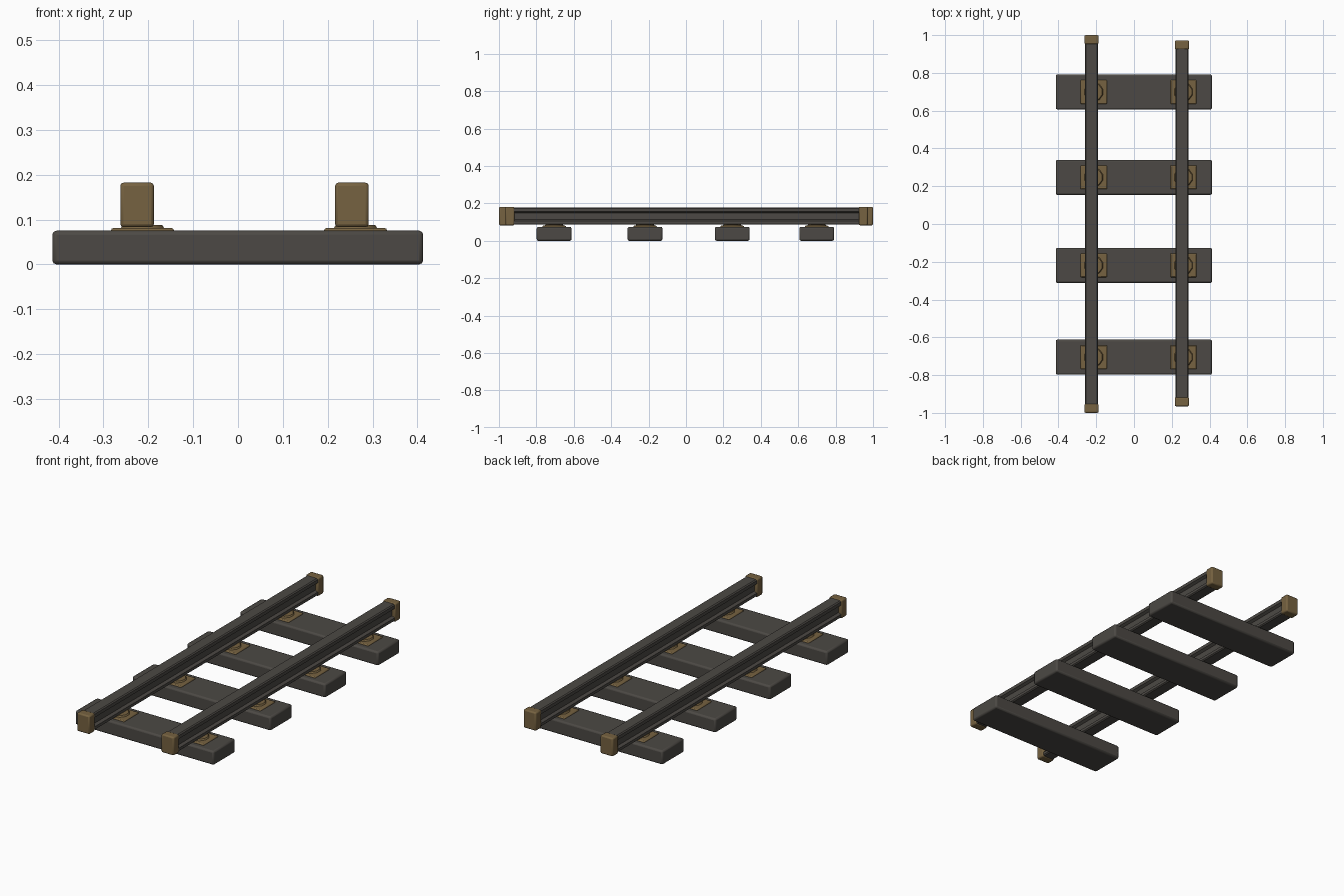
import bpy, bmesh, math

if "Cube" in bpy.data.objects:
    bpy.data.objects.remove(bpy.data.objects["Cube"])


def material(name, rgb):
    m = bpy.data.materials.new(name)
    m.diffuse_color = (*rgb, 1)
    m.use_nodes = True
    m.node_tree.nodes["Principled BSDF"].inputs["Base Color"].default_value = m.diffuse_color
    return m


GREY = material("dark_grey", (0.072, 0.066, 0.058))
BRASS = material("dull_brass", (0.18, 0.122, 0.052))


def finish(name, bm, mat, bevel=0.0, segments=2):
    bmesh.ops.recalc_face_normals(bm, faces=bm.faces)
    me = bpy.data.meshes.new(name)
    bm.to_mesh(me)
    bm.free()
    me.materials.append(mat)
    ob = bpy.data.objects.new(name, me)
    bpy.context.collection.objects.link(ob)
    if bevel:
        mod = ob.modifiers.new("bevel", 'BEVEL')
        mod.width, mod.segments = bevel, segments
    bpy.ops.object.select_all(action='DESELECT')
    bpy.context.view_layer.objects.active = ob
    ob.select_set(True)
    bpy.ops.object.shade_smooth_by_angle(angle=math.radians(35))
    return ob


def box(name, x, y, z, mat, bevel):
    bm = bmesh.new()
    bmesh.ops.create_cube(bm, size=1)
    for v in bm.verts:
        for i, (a, b) in enumerate((x, y, z)):
            v.co[i] = (a + b) / 2 + v.co[i] * (b - a)
    return finish(name, bm, mat, bevel)


def disc(name, x, y, z0, z1, r0, r1, sides):
    bm = bmesh.new()
    bmesh.ops.create_cone(bm, cap_ends=True, segments=sides,
                          radius1=r0, radius2=r1, depth=z1 - z0)
    bmesh.ops.translate(bm, vec=(x, y, (z0 + z1) / 2), verts=bm.verts)
    return finish(name, bm, BRASS)


# half of the rail section (x offset, z), mirrored to the other side
HALF = [(0.028, 0.086), (0.034, 0.091), (0.034, 0.106), (0.020, 0.114),
        (0.020, 0.148), (0.034, 0.156), (0.034, 0.174), (0.028, 0.179)]


def rail(name, x, y0, y1):
    section = HALF + [(-a, z) for a, z in reversed(HALF)]
    bm = bmesh.new()
    face = bm.faces.new([bm.verts.new((x + a, y0 + 0.01, z)) for a, z in section])
    ext = bmesh.ops.extrude_face_region(bm, geom=[face])["geom"]
    bmesh.ops.translate(bm, vec=(0, y1 - y0 - 0.02, 0),
                        verts=[g for g in ext if isinstance(g, bmesh.types.BMVert)])
    finish(name, bm, GREY)


# rails with brass end caps
for side, x, y0, y1 in (("left", -0.225, -1.0, 1.0), ("right", 0.254, -0.965, 0.972)):
    rail(side + "_rail", x, y0, y1)
    for end, a, b in (("front", y0, y0 + 0.048), ("back", y1 - 0.048, y1)):
        box(f"{side}_{end}_cap", (x - 0.0375, x + 0.0375), (a, b), (0.083, 0.182), BRASS, 0.007)

# sleepers with a base plate and round seat under each rail
for i, y in enumerate((-0.705, -0.219, 0.247, 0.699)):
    box(f"sleeper_{i}", (-0.414, 0.413), (y - 0.093, y + 0.093), (0, 0.075), GREY, 0.009)
    for side, x in (("left", -0.213), ("right", 0.262)):
        box(f"{side}_plate_{i}", (x - 0.07, x + 0.07), (y - 0.063, y + 0.063),
            (0.06, 0.081), BRASS, 0.005)
        disc(f"{side}_seat_{i}", x, y, 0.078, 0.088, 0.053, 0.046, 10)
